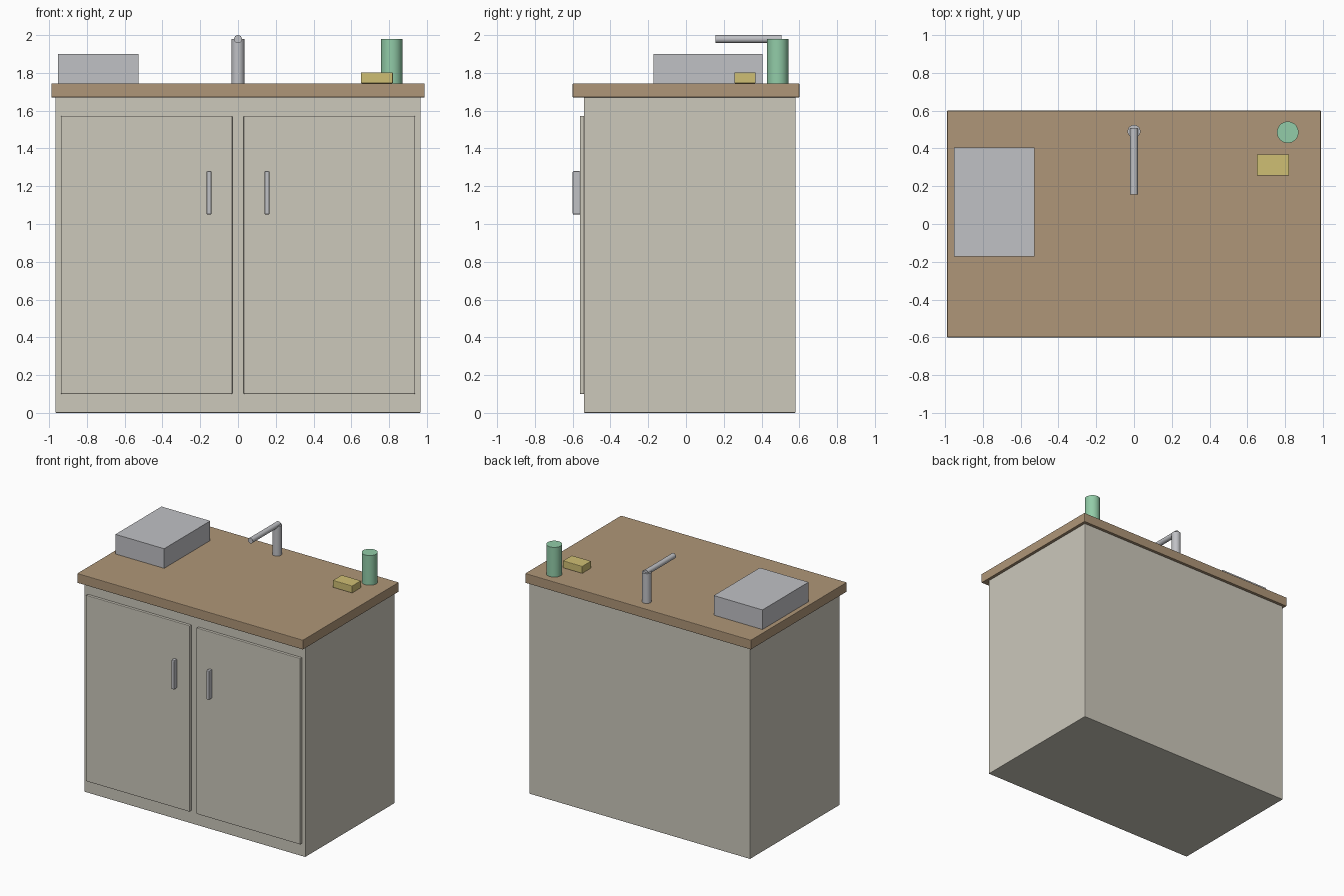
import bpy
import math

default = bpy.data.objects.get("Cube")
if default:
    bpy.data.objects.remove(default, do_unlink=True)


def linear(c):
    c /= 255
    return c / 12.92 if c <= 0.04045 else ((c + 0.055) / 1.055) ** 2.4


def material(name, *rgb):
    mat = bpy.data.materials.new(name)
    mat.use_nodes = True
    colour = [linear(c) for c in rgb] + [1]
    mat.diffuse_color = colour
    mat.node_tree.nodes["Principled BSDF"].inputs["Base Color"].default_value = colour
    return mat


cream = material("cream paint", 204, 200, 187)
wood = material("brown wood", 175, 150, 120)
steel = material("light steel", 192, 193, 197)
green = material("green glass", 146, 204, 168)
yellow = material("yellow soap", 207, 191, 116)


def finish(name, mat, bevel):
    obj = bpy.context.object
    obj.name = name
    obj.data.materials.append(mat)
    if bevel:
        mod = obj.modifiers.new("Soft edges", 'BEVEL')
        mod.width = bevel
        mod.segments = 2
        mod.limit_method = 'ANGLE'
    return obj


def box(name, mat, x, y, z, bevel=0.004):
    """Box from its (min, max) range on each axis."""
    spans = (x, y, z)
    bpy.ops.mesh.primitive_cube_add(size=1, location=[(a + b) / 2 for a, b in spans])
    bpy.context.object.scale = [b - a for a, b in spans]
    bpy.ops.object.transform_apply(location=False, rotation=False, scale=True)
    return finish(name, mat, bevel)


def cylinder(name, mat, radius, depth, centre, tilt=0):
    bpy.ops.mesh.primitive_cylinder_add(vertices=32, radius=radius, depth=depth,
                                        location=centre, rotation=(tilt, 0, 0))
    bpy.ops.object.shade_smooth_by_angle(angle=math.radians(40))
    return finish(name, mat, 0)


# Cabinet body and worktop
top = 1.745
box("cabinet_body", cream, (-0.967, 0.967), (-0.54, 0.58), (0, 1.67))
box("worktop", wood, (-0.988, 0.988), (-0.6, 0.6), (1.67, top))

# Mirrored doors and handles
for side, s in (("left", 1), ("right", -1)):
    box(side + "_door", cream, sorted((s * 0.03, s * 0.938)), (-0.562, -0.538), (0.1, 1.572))
    box(side + "_handle", steel, sorted((s * 0.14, s * 0.167)), (-0.6, -0.56), (1.05, 1.28), 0.006)

# Raised basin
box("basin", steel, (-0.952, -0.526), (-0.172, 0.404), (top, 1.9), 0)

# Tap
cylinder("tap_post", steel, 0.034, 0.235, (0, 0.49, top + 0.1175))
cylinder("tap_spout", steel, 0.021, 0.35, (0, 0.33, 1.979), math.pi / 2)

# Tumbler and soap
cylinder("tumbler", green, 0.057, 0.235, (0.813, 0.485, top + 0.1175))
box("soap_bar", yellow, (0.65, 0.82), (0.256, 0.368), (top, 1.802))
